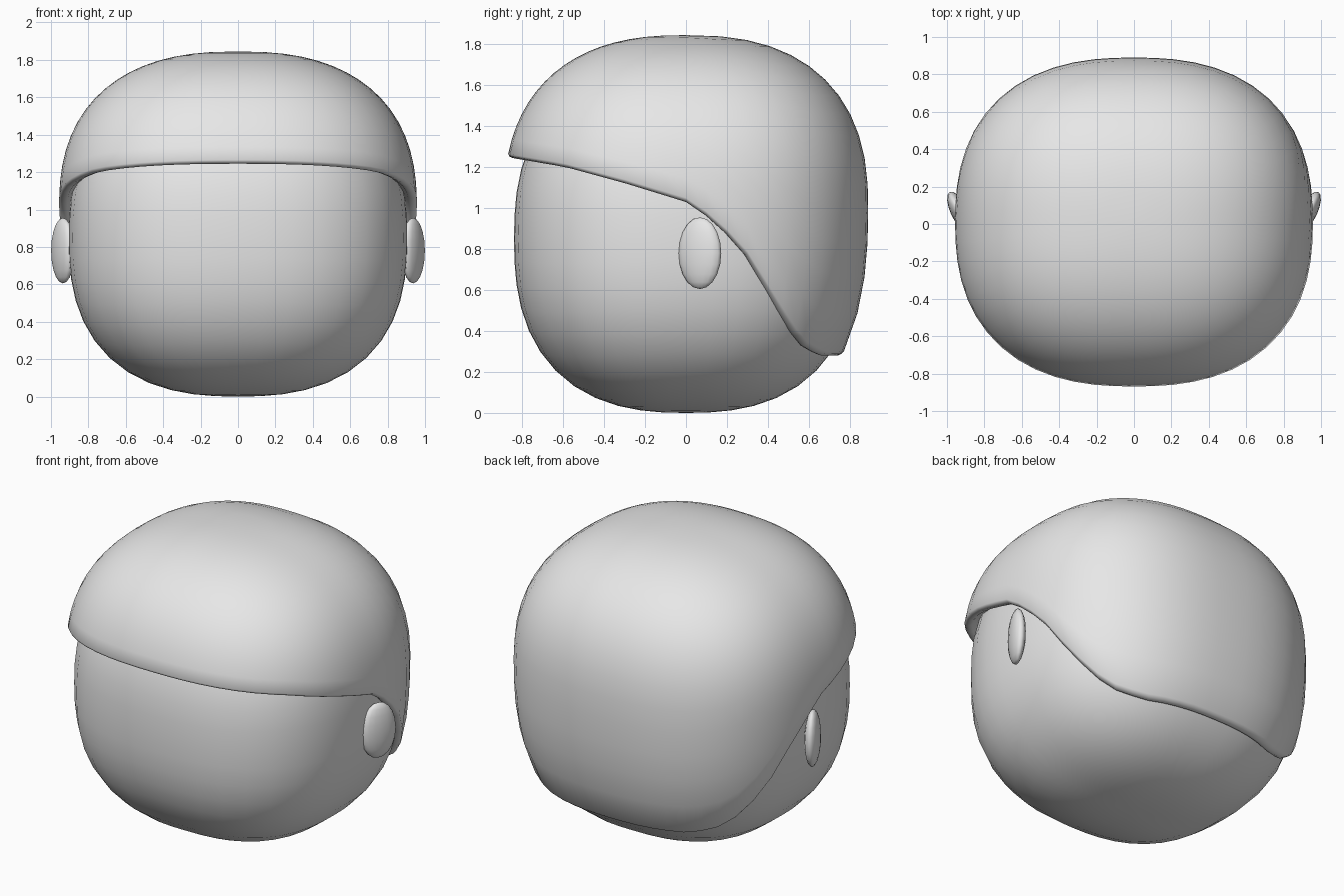
import bpy, bmesh, math
from mathutils import Matrix, Vector

old = bpy.data.objects.get("Cube")
if old:
    bpy.data.objects.remove(old, do_unlink=True)

grey = bpy.data.materials.new("light grey")
grey.use_nodes = True
grey.diffuse_color = (0.8, 0.8, 0.8, 1)
grey.node_tree.nodes["Principled BSDF"].inputs["Base Color"].default_value = (0.8, 0.8, 0.8, 1)


def finish(name, bm):
    """Turn a bmesh into a smooth-shaded object."""
    bmesh.ops.recalc_face_normals(bm, faces=bm.faces[:])
    for f in bm.faces:
        f.smooth = True
    mesh = bpy.data.meshes.new(name)
    bm.to_mesh(mesh)
    bm.free()
    mesh.materials.append(grey)
    obj = bpy.data.objects.new(name, mesh)
    bpy.context.collection.objects.link(obj)
    return obj


def norm(values, n):
    return sum(abs(v) ** n for v in values) ** (1 / n)


# Head: a sphere squared off into a superellipsoid
ROUND = 2.5
bm = bmesh.new()
bmesh.ops.create_uvsphere(bm, u_segments=40, v_segments=24, radius=1)
for v in bm.verts:
    d = v.co / norm(v.co, ROUND)
    v.co = Vector((d.x * 0.905, d.y * 0.84, d.z * 0.85 + 0.85))
finish("head", bm)

# Hair: a squared cap whose lower edge sweeps down from brow to nape
TOP, MID, LOW = 1.845, 1.0, 1.15
HAIR_ROUND = 2.45
HAIRLINE = [(-0.9, 1.27), (-0.6, 1.22), (-0.3, 1.14), (0, 1.05), (0.15, 0.95),
            (0.3, 0.79), (0.42, 0.6), (0.53, 0.42), (0.6, 0.34), (0.68, 0.3), (0.9, 0.3)]


def hairline(y):
    for (y0, z0), (y1, z1) in zip(HAIRLINE, HAIRLINE[1:]):
        if y <= y1:
            return z0 + (z1 - z0) * (y - y0) / (y1 - y0)
    return HAIRLINE[-1][1]


def hair_point(angle, z, inset=0.0):
    c, s = math.cos(angle), math.sin(angle)
    h = (z - MID) / (TOP - MID if z > MID else LOW)
    k = max(0, 1 - abs(h) ** HAIR_ROUND) ** (1 / HAIR_ROUND) / norm((c, s), HAIR_ROUND)
    return Vector((c * k * (0.957 - inset), s * k * (0.89 - inset), z))


def edge_height(angle):
    z = 1.0
    for _ in range(40):
        z += 0.4 * (hairline(hair_point(angle, z).y) - z)
    return z


SEGMENTS, RINGS = 56, 16
RIM = [(-0.012, 0.008), (-0.02, 0.025), (-0.016, 0.045), (0.0, 0.06), (0.02, 0.14)]
bm = bmesh.new()
crown = bm.verts.new((0, 0, TOP))
columns = []
for i in range(SEGMENTS):
    angle = math.tau * i / SEGMENTS
    edge = edge_height(angle)
    points = [hair_point(angle, TOP - (TOP - edge) * (j / RINGS) ** 2)
              for j in range(1, RINGS + 1)]
    # rounded lip that tucks into the head
    points += [hair_point(angle, edge + dz, inset) for dz, inset in RIM]
    columns.append([bm.verts.new(p) for p in points])
for a, b in zip(columns, columns[1:] + columns[:1]):
    bm.faces.new((crown, a[0], b[0]))
    for j in range(len(a) - 1):
        bm.faces.new((a[j], a[j + 1], b[j + 1], b[j]))
finish("hair", bm)

# Ears: flattened ovals flaring outwards at the back
for side, name in ((1, "left_ear"), (-1, "right_ear")):
    bm = bmesh.new()
    bmesh.ops.create_uvsphere(bm, u_segments=16, v_segments=10, radius=1)
    place = (Matrix.Translation((side * 0.936, 0.068, 0.78))
             @ Matrix.Rotation(-side * math.radians(25), 4, "Z")
             @ Matrix.Diagonal((0.045, 0.115, 0.175, 1)))
    bmesh.ops.transform(bm, matrix=place, verts=bm.verts[:])
    finish(name, bm)
